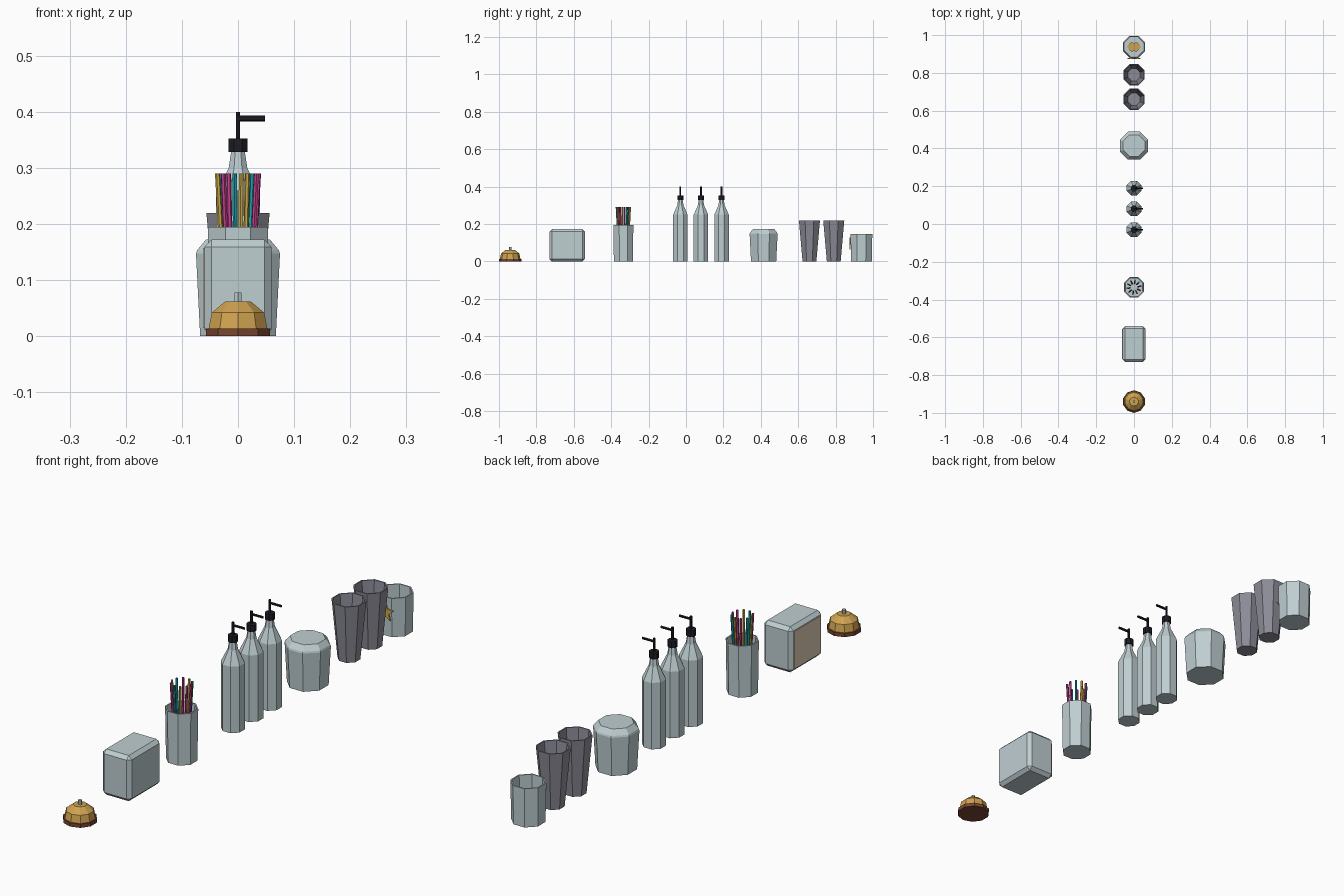
import bpy, bmesh, math
from mathutils import Vector

cube = bpy.data.objects.get("Cube")
if cube:
    bpy.data.objects.remove(cube, do_unlink=True)


def material(name, r, g, b):
    m = bpy.data.materials.new(name)
    m.use_nodes = True
    m.diffuse_color = (r, g, b, 1)
    bsdf = next(n for n in m.node_tree.nodes if n.type == 'BSDF_PRINCIPLED')
    bsdf.inputs["Base Color"].default_value = (r, g, b, 1)
    return m


STEEL = material("pale steel", .52, .62, .64)
SMOKE = material("smoky grey", .26, .26, .31)
BRASS = material("brass", .62, .36, .08)
WOOD = material("brown wood", .19, .06, .03)
BLACK = material("black plastic", .012, .012, .018)
PINK = material("magenta", .55, .05, .27)
TEAL = material("teal", .01, .36, .42)
YELLOW = material("yellow", .62, .4, .06)
PAPER = material("napkin paper", .76, .62, .48)


def finish(name, bm, mat):
    bmesh.ops.recalc_face_normals(bm, faces=bm.faces[:])
    me = bpy.data.meshes.new(name)
    bm.to_mesh(me)
    bm.free()
    me.materials.append(mat)
    ob = bpy.data.objects.new(name, me)
    bpy.context.collection.objects.link(ob)
    return ob


def lathe(name, y, profile, mat, sides=8, x=0):
    """Faceted turned solid from (radius, height) pairs, capped at both ends."""
    bm = bmesh.new()
    rings = []
    for r, z in profile:
        angles = [math.tau * (i + .5) / sides for i in range(sides)]
        rings.append([bm.verts.new((x + r * math.cos(a), y + r * math.sin(a), z)) for a in angles])
    for lo, hi in zip(rings, rings[1:]):
        for i in range(sides):
            j = (i + 1) % sides
            bm.faces.new((lo[i], lo[j], hi[j], hi[i]))
    bm.faces.new(rings[0][::-1])
    bm.faces.new(rings[-1])
    return finish(name, bm, mat)


def open_cup(name, y, bottom, top, height, mat, wall=.005):
    profile = [(bottom, 0), (top, height), (top - wall, height), (bottom - wall, .008)]
    return lathe(name, y, profile, mat)


def rod(name, a, b, radius, mat, sides=6):
    a, b = Vector(a), Vector(b)
    bm = bmesh.new()
    bmesh.ops.create_cone(bm, cap_ends=True, segments=sides, radius1=radius,
                          radius2=radius, depth=(b - a).length)
    turn = (b - a).to_track_quat('Z', 'Y').to_matrix()
    bmesh.ops.rotate(bm, verts=bm.verts[:], matrix=turn)
    bmesh.ops.translate(bm, verts=bm.verts[:], vec=(a + b) / 2)
    return finish(name, bm, mat)


def box(name, centre, size, mat, bevel=0):
    bm = bmesh.new()
    bmesh.ops.create_cube(bm, size=1)
    bmesh.ops.scale(bm, verts=bm.verts[:], vec=size)
    bmesh.ops.translate(bm, verts=bm.verts[:], vec=centre)
    if bevel:
        bmesh.ops.bevel(bm, geom=bm.edges[:], offset=bevel, segments=1, affect='EDGES')
    return finish(name, bm, mat)


# Counter bell
BELL = -.94
lathe("bell_base", BELL, [(.06, 0), (.06, .014)], WOOD, 10)
lathe("bell_dome", BELL, [(.055, .014), (.049, .042), (.024, .062)], BRASS, 10)
lathe("bell_button", BELL, [(.007, .06), (.007, .078)], STEEL, 6)

# Napkin dispenser with an exposed paper side
box("napkin_box", (0, -.635, .086), (.12, .19, .172), STEEL, .013)
box("napkin_panel", (-.0605, -.635, .086), (.004, .16, .142), PAPER)

# Straw holder and leaning straws
STRAW = -.335
open_cup("straw_cup", STRAW, .055, .058, .195, STEEL)
for i in range(10):
    a = math.tau * (i + .25) / 10
    c, s = math.cos(a), math.sin(a)
    rod("straw_%d" % (i + 1), (.022 * c, STRAW + .022 * s, .01),
        (.037 * c, STRAW + .037 * s, .29), .0045, (PINK, TEAL, YELLOW)[i % 3])

# Pump bottles
for n, y in enumerate((-.03, .08, .19), 1):
    lathe("bottle_%d" % n, y, [(.042, 0), (.042, .25), (.018, .3), (.013, .33)], STEEL)
    lathe("pump_cap_%d" % n, y, [(.018, .328), (.018, .352)], BLACK)
    rod("pump_stem_%d" % n, (0, y, .35), (0, y, .4), .0045, BLACK)
    rod("pump_nozzle_%d" % n, (0, y, .388), (.048, y, .388), .005, BLACK)

# Lidded jar
lathe("jar", .415, [(.073, 0), (.081, .147), (.079, .153), (.062, .172)], STEEL)

# Tumblers and tip cup
open_cup("tumbler_1", .66, .04, .061, .22, SMOKE)
open_cup("tumbler_2", .79, .04, .061, .22, SMOKE)
TIP = .938
open_cup("tip_cup", TIP, .06, .063, .147, STEEL)

# Coins heaped in the tip cup
for i in range(7):
    a = math.tau * i / 6
    d = .022 if i < 6 else 0
    z = .009 + .003 * (i % 3)
    lathe("coin_%d" % (i + 1), TIP + .6 * d * math.sin(a),
          [(.013, z), (.013, z + .006)], BRASS, 8, d * math.cos(a))

# Star plate on the front of the tip cup
bm = bmesh.new()
outline = []
for i in range(10):
    r = .036 if i % 2 == 0 else .016
    a = math.pi / 2 + math.tau * i / 10
    outline.append(bm.verts.new((r * math.cos(a), TIP - .064, .092 + r * math.sin(a))))
star = bm.faces.new(outline)
out = bmesh.ops.extrude_face_region(bm, geom=[star])
moved = [v for v in out["geom"] if isinstance(v, bmesh.types.BMVert)]
bmesh.ops.translate(bm, verts=moved, vec=(0, .005, 0))
finish("star_plate", bm, YELLOW)
